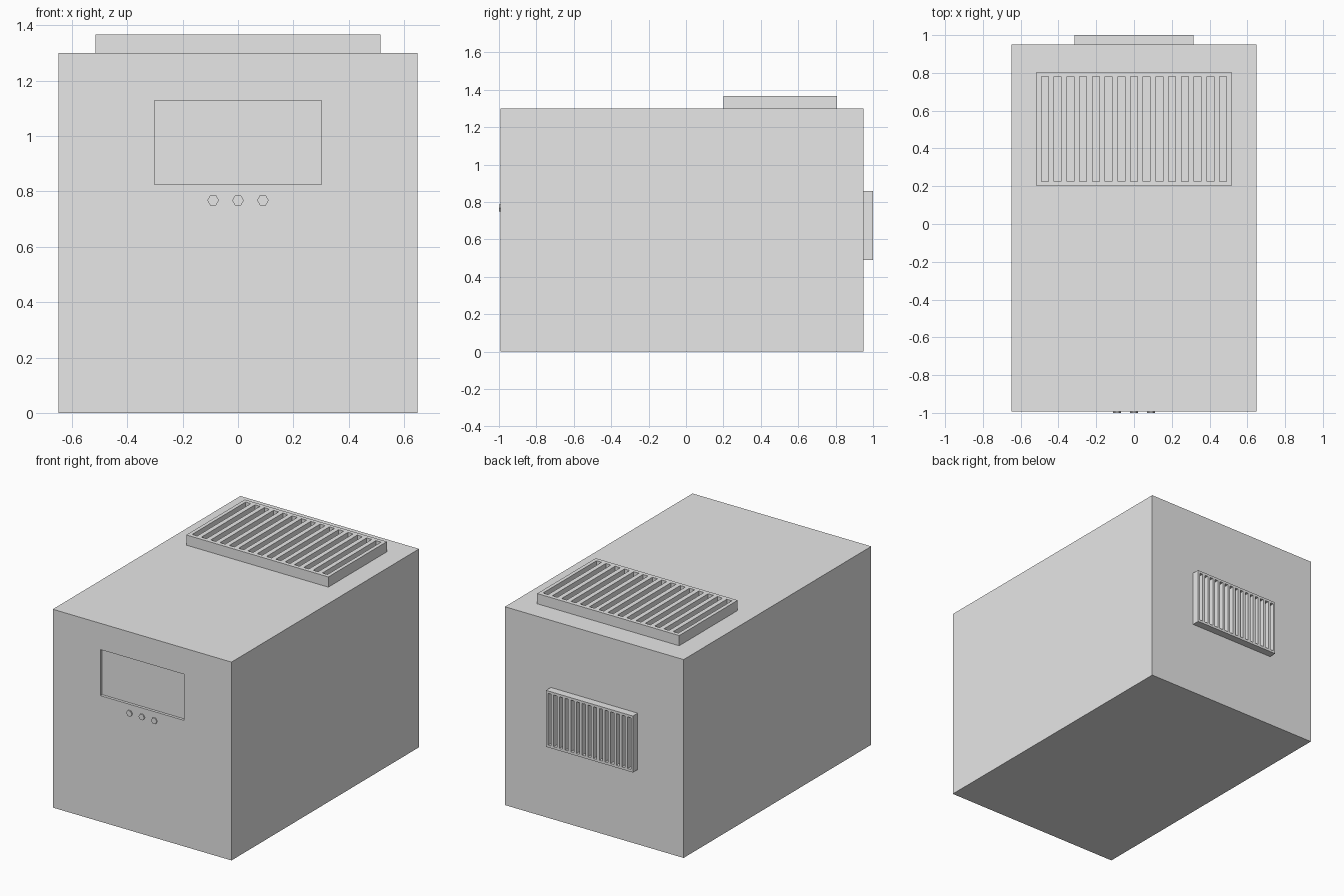
import bpy, bmesh, math
from mathutils import Matrix, Vector

cube = bpy.data.objects.get("Cube")
if cube:
    bpy.data.objects.remove(cube, do_unlink=True)

grey = bpy.data.materials.new("light_grey")
grey.use_nodes = True
grey.diffuse_color = (0.8, 0.8, 0.8, 1)
grey.node_tree.nodes["Principled BSDF"].inputs["Base Color"].default_value = (0.8, 0.8, 0.8, 1)

HALF_W, FRONT, BACK, TOP = 0.648, -0.993, 0.95, 1.3


def add_object(name, bm):
    bmesh.ops.recalc_face_normals(bm, faces=bm.faces)
    mesh = bpy.data.meshes.new(name)
    bm.to_mesh(mesh)
    bm.free()
    mesh.materials.append(grey)
    obj = bpy.data.objects.new(name, mesh)
    bpy.context.collection.objects.link(obj)
    return obj


def make_body():
    """Cabinet with a shallow rectangular screen recess in the front."""
    bm = bmesh.new()
    bmesh.ops.create_cube(bm, size=1)
    bmesh.ops.scale(bm, vec=(2 * HALF_W, BACK - FRONT, TOP), verts=bm.verts)
    bmesh.ops.translate(bm, vec=(0, (BACK + FRONT) / 2, TOP / 2), verts=bm.verts)
    bm.normal_update()
    front = min(bm.faces, key=lambda f: f.calc_center_median().y)
    # Outline of the screen, then push it inwards
    bmesh.ops.inset_individual(bm, faces=[front], thickness=0.2)
    for v in front.verts:
        v.co.x = math.copysign(0.302, v.co.x)
        v.co.z = 1.128 if v.co.z > TOP / 2 else 0.826
    screen = bmesh.ops.extrude_discrete_faces(bm, faces=[front])["faces"][0]
    bmesh.ops.translate(bm, vec=(0, 0.018, 0), verts=screen.verts)
    return add_object("cabinet", bm)


def make_vent(name, half_x, half_y, height, slots=15):
    """Plate with a row of long slots, lying flat with its base at the origin."""
    pitch = half_x * 0.131
    slot_half = half_x * 0.036
    xs = [-half_x]
    for i in range(slots):
        centre = (i - (slots - 1) / 2) * pitch
        xs += [centre - slot_half, centre + slot_half]
    xs.append(half_x)
    ys = [-half_y, -half_y * 0.915, half_y * 0.915, half_y]
    bm = bmesh.new()
    rows = [[bm.verts.new((x, y, height)) for x in xs] for y in ys]
    for j in range(len(ys) - 1):
        for i in range(len(xs) - 1):
            if j == 1 and i % 2 == 1:
                continue  # open slot
            bm.faces.new((rows[j][i], rows[j][i + 1], rows[j + 1][i + 1], rows[j + 1][i]))
    obj = add_object(name, bm)
    if obj.data.polygons[0].normal.z < 0:
        obj.data.flip_normals()
    solid = obj.modifiers.new("thickness", "SOLIDIFY")
    solid.thickness = height + 0.002
    solid.offset = -1
    return obj


make_body()

top_vent = make_vent("top_vent", 0.515, 0.303, 0.067)
top_vent.location = (0, 0.503, TOP)

back_vent = make_vent("back_vent", 0.315, 0.185, 0.05)
back_vent.location = (0, BACK, 0.675)
back_vent.rotation_euler = (-math.pi / 2, 0, 0)

# Three hexagonal buttons under the screen
for label, x in (("right", -0.09), ("middle", 0), ("left", 0.09)):
    bm = bmesh.new()
    bmesh.ops.create_cone(bm, cap_ends=True, segments=6, radius1=0.021, radius2=0.021, depth=0.014)
    # Points of the hexagon lie to the left and right
    if max(v.co.x for v in bm.verts) < 0.02:
        bmesh.ops.rotate(bm, verts=bm.verts, matrix=Matrix.Rotation(math.pi / 6, 3, "Z"))
    bmesh.ops.rotate(bm, verts=bm.verts, matrix=Matrix.Rotation(math.pi / 2, 3, "X"))
    button = add_object(label + "_button", bm)
    button.location = Vector((x, FRONT, 0.768))
